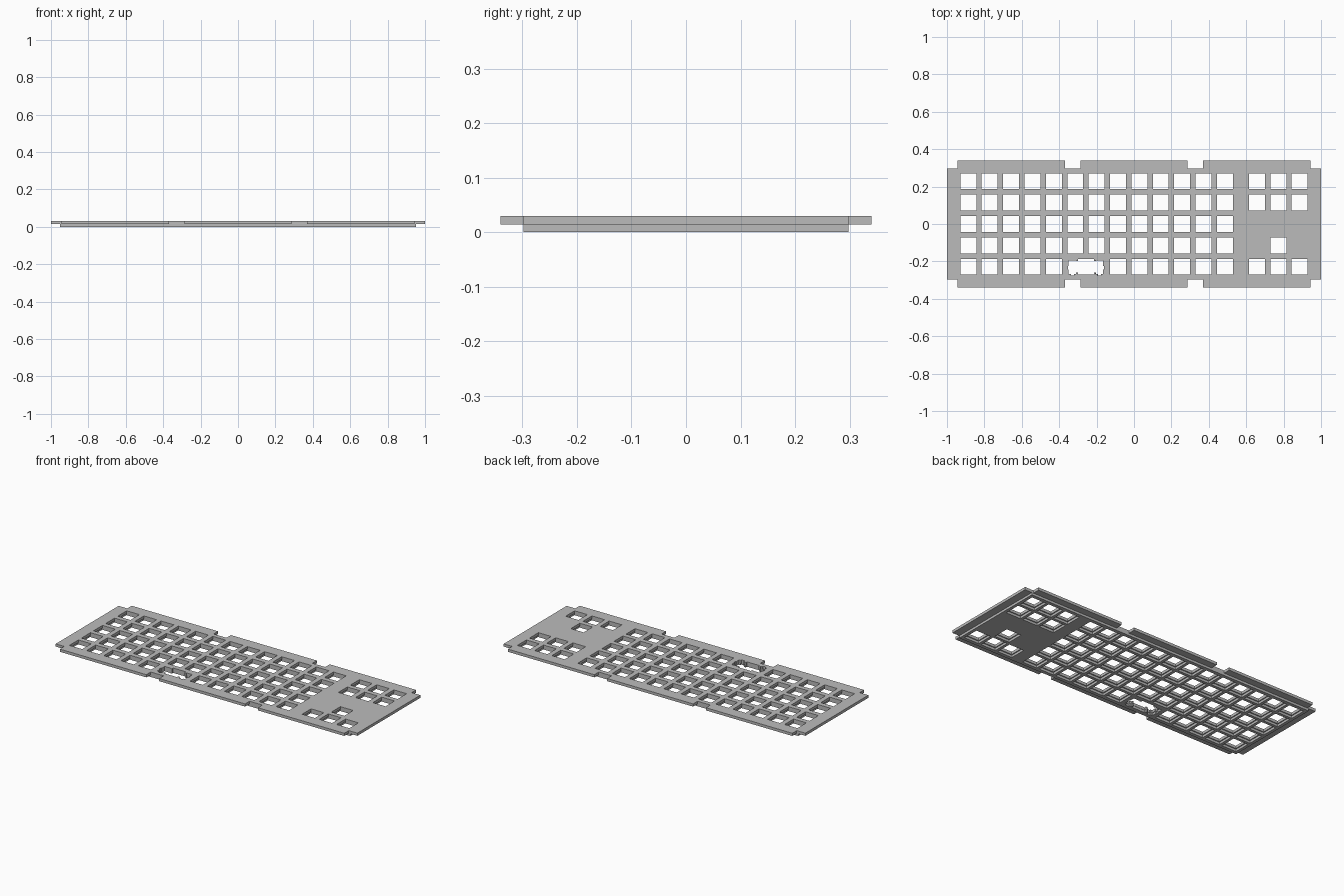
import bpy

cube = bpy.data.objects.get("Cube")
if cube:
    bpy.data.objects.remove(cube, do_unlink=True)

PITCH = 0.1143      # spacing of one key
MM = PITCH / 19.05  # millimetre in model units
STEP = 0.0137       # height where the flange begins
TOP = 0.03

grey = bpy.data.materials.new("plate grey")
grey.use_nodes = True
colour = (0.5, 0.5, 0.5, 1)
grey.diffuse_color = colour
grey.node_tree.nodes["Principled BSDF"].inputs["Base Color"].default_value = colour


def rect(cx, cy, w, h):
    return [(cx + sx * w / 2, cy + sy * h / 2)
            for sx, sy in ((-1, -1), (1, -1), (1, 1), (-1, 1))]


def slab(name, loops, z0, z1):
    """Extrude an outline with holes between two heights."""
    curve = bpy.data.curves.new(name + " profile", "CURVE")
    curve.dimensions = "2D"
    curve.fill_mode = "BOTH"
    curve.extrude = (z1 - z0) / 2
    for loop in loops:
        spline = curve.splines.new("POLY")
        spline.points.add(len(loop) - 1)
        for point, (x, y) in zip(spline.points, loop):
            point.co = (x, y, 0, 1)
        spline.use_cyclic_u = True
    source = bpy.data.objects.new(name + " source", curve)
    bpy.context.collection.objects.link(source)
    bpy.context.view_layer.update()
    depsgraph = bpy.context.evaluated_depsgraph_get()
    mesh = bpy.data.meshes.new_from_object(source.evaluated_get(depsgraph))
    bpy.data.objects.remove(source)
    mesh.materials.clear()
    mesh.materials.append(grey)
    for face in mesh.polygons:
        face.material_index = 0
        face.use_smooth = False
    obj = bpy.data.objects.new(name, mesh)
    obj.location.z = (z0 + z1) / 2
    bpy.context.collection.objects.link(obj)
    return obj


# Key positions: main block, then the side cluster
def column_x(c):
    return (c - 7.75) * PITCH


def row_y(r):
    return (2 - r) * PITCH


keys = [(column_x(c), row_y(r)) for r in range(5) for c in range(13)
        if not (r == 4 and c in (5, 6))]
side_rows = {0: (0, 1, 2), 1: (0, 1, 2), 3: (1,), 4: (0, 1, 2)}
keys += [(column_x(13.5 + c), row_y(r)) for r, cols in side_rows.items() for c in cols]

# Wide key cutout: right half in millimetres, mirrored
half = [(7, -7), (7, -5), (8.6, -5), (8.6, -6.4), (10.4, -6.4), (10.4, -7.7),
        (13.4, -7.7), (13.4, -6.4), (15.3, -6.4), (15.3, -2.3), (16.1, -2.3),
        (16.1, 0.5), (15.3, 0.5), (15.3, 5.5), (8.6, 5.5), (8.6, 5), (7, 5), (7, 7)]
wide = half + [(-x, y) for x, y in reversed(half)]


def wide_cutout(grow):
    return [(column_x(5.5) + x * MM * grow, row_y(4) + y * MM * grow) for x, y in wide]


# Flange outline with corner and edge notches, one quarter mirrored
quarter = [(1, 0.298), (0.943, 0.298), (0.943, 0.34), (0.37, 0.34),
           (0.37, 0.298), (0.285, 0.298), (0.285, 0.34)]
upper = quarter + [(-x, y) for x, y in reversed(quarter)]
outline = upper + [(-x, -y) for x, y in upper]

slab("top_plate",
     [outline, wide_cutout(1)] + [rect(x, y, 0.085, 0.085) for x, y in keys],
     STEP, TOP)

# Lower plate with slightly wider clip pockets
slab("lower_plate",
     [rect(0, 0, 1.906, 0.596), wide_cutout(1.04)]
     + [rect(x, y, 0.097, 0.097) for x, y in keys],
     0, STEP)
